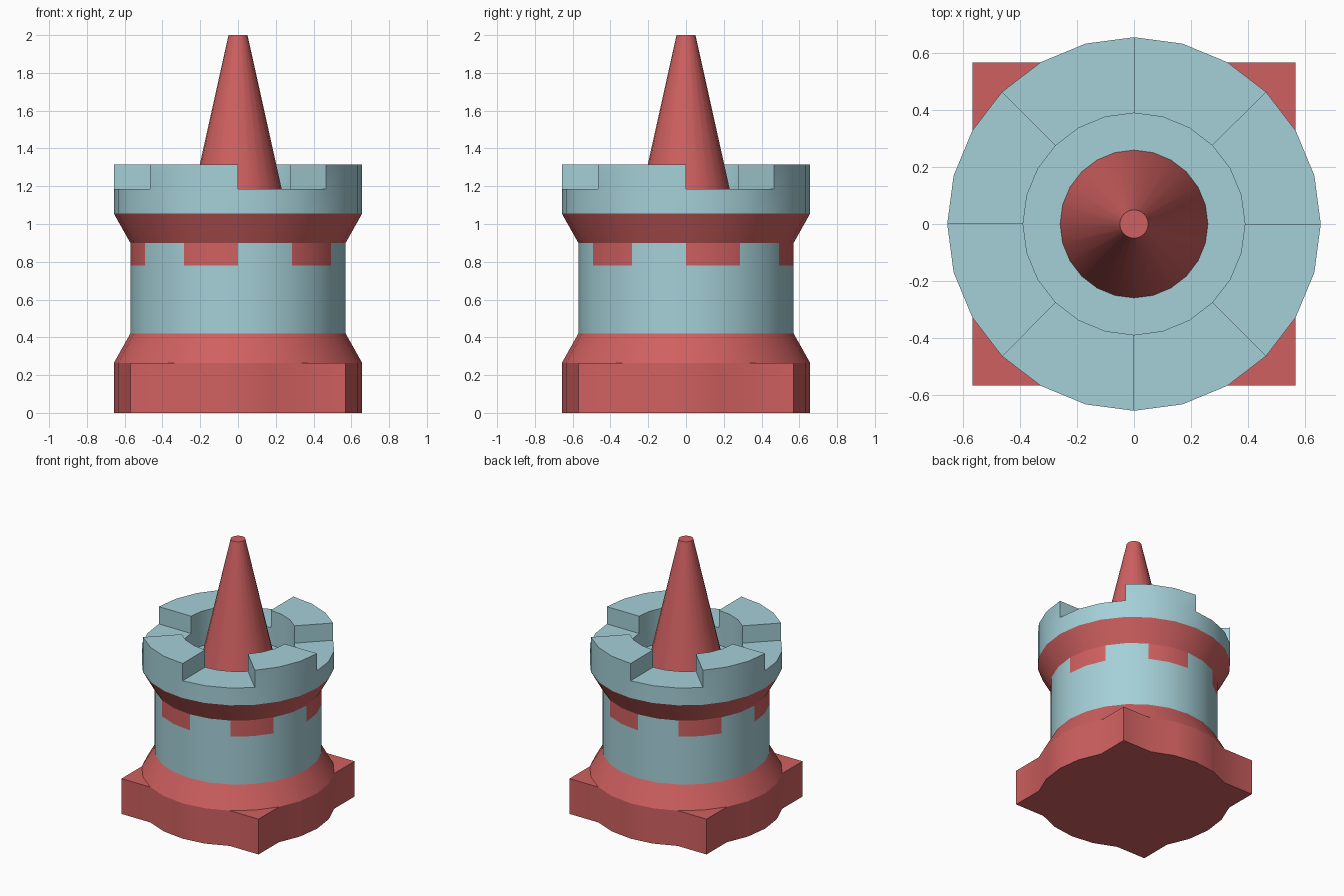
import bpy, bmesh
from math import cos, sin, pi, radians

if "Cube" in bpy.data.objects:
    bpy.data.objects.remove(bpy.data.objects["Cube"])

N = 24                      # sides of every round part
R, RB, RI, RC = 0.657, 0.57, 0.39, 0.26


def material(name, rgb):
    m = bpy.data.materials.new(name)
    m.diffuse_color = (*rgb, 1)
    m.use_nodes = True
    m.node_tree.nodes["Principled BSDF"].inputs["Base Color"].default_value = m.diffuse_color
    return m


RED = material("red", (0.63, 0.117, 0.117))
BLUE = material("pale_blue", (0.376, 0.63, 0.686))


def pt(r, j, z):
    a = 2 * pi * j / N
    return (r * cos(a), r * sin(a), z)


def quad(bm, *pts):
    return bm.faces.new([bm.verts.new(p) for p in pts])


def band(bm, j, r0, z0, r1, z1):
    # one side of a turned surface
    return quad(bm, pt(r0, j, z0), pt(r0, j + 1, z0), pt(r1, j + 1, z1), pt(r1, j, z1))


def finish(name, bm, mats):
    bmesh.ops.remove_doubles(bm, verts=bm.verts, dist=1e-4)
    me = bpy.data.meshes.new(name)
    bm.to_mesh(me)
    bm.free()
    for m in mats:
        me.materials.append(m)
    ob = bpy.data.objects.new(name, me)
    bpy.context.collection.objects.link(ob)
    bpy.ops.object.select_all(action='DESELECT')
    ob.select_set(True)
    bpy.context.view_layer.objects.active = ob
    bpy.ops.object.shade_smooth_by_angle(angle=radians(25))
    return ob


def lathe(name, profile, mat):
    bm = bmesh.new()
    for (r0, z0), (r1, z1) in zip(profile, profile[1:]):
        for j in range(N):
            band(bm, j, r0, z0, r1, z1)
    return bm if mat is None else finish(name, bm, [mat])


# base plate: round outline with four square corners
bm = bmesh.new()
ZB = 0.265
rad = [R * cos(pi / 6) / cos(pi / 4) if j % 6 == 3 else R for j in range(N)]
for j in range(N):
    k = (j + 1) % N
    quad(bm, pt(rad[j], j, 0), pt(rad[k], k, 0), pt(rad[k], k, ZB), pt(rad[j], j, ZB))
    if j % 6 == 3:
        quad(bm, pt(R, j - 1, ZB), pt(rad[j], j, ZB), pt(R, j + 1, ZB), pt(R, j, ZB))
quad(bm, *[pt(rad[j], j, 0) for j in reversed(range(N))])
finish("base_plate", bm, [RED])

# sloped collars below and above the wall
lathe("lower_collar", [(R, ZB), (RB, 0.42)], RED)
lathe("upper_collar", [(RB, 0.9), (R, 1.055)], RED)

# wall with alternating red blocks along its top
bm = bmesh.new()
for j in range(N):
    band(bm, j, RB, 0.42, RB, 0.78)
    band(bm, j, RB, 0.78, RB, 0.9).material_index = int(j % 4 < 2)
finish("tower_wall", bm, [BLUE, RED])

# parapet ring with four raised merlons and a sunken floor
bm = bmesh.new()
Z0, Z1, Z2 = 1.055, 1.185, 1.315
for j in range(N):
    high = (j // 3) % 2 == 1
    top = Z2 if high else Z1
    band(bm, j, R, Z0, R, Z1)
    band(bm, j, RI, Z1, RI, Z0)
    band(bm, j, R, top, RI, top)
    band(bm, j, RI, Z0, RC, Z0)
    if high:
        band(bm, j, R, Z1, R, Z2)
        band(bm, j, RI, Z2, RI, Z1)
        if j % 3 == 0:
            quad(bm, pt(RI, j, Z1), pt(R, j, Z1), pt(R, j, Z2), pt(RI, j, Z2))
        if j % 3 == 2:
            k = j + 1
            quad(bm, pt(R, k, Z1), pt(RI, k, Z1), pt(RI, k, Z2), pt(R, k, Z2))
finish("parapet", bm, [BLUE])

# tapered spire with a flat tip
bm = lathe("spire", [(RC, Z0), (0.05, 2.0)], None)
quad(bm, *[pt(0.05, j, 2.0) for j in range(N)])
finish("spire", bm, [RED])
